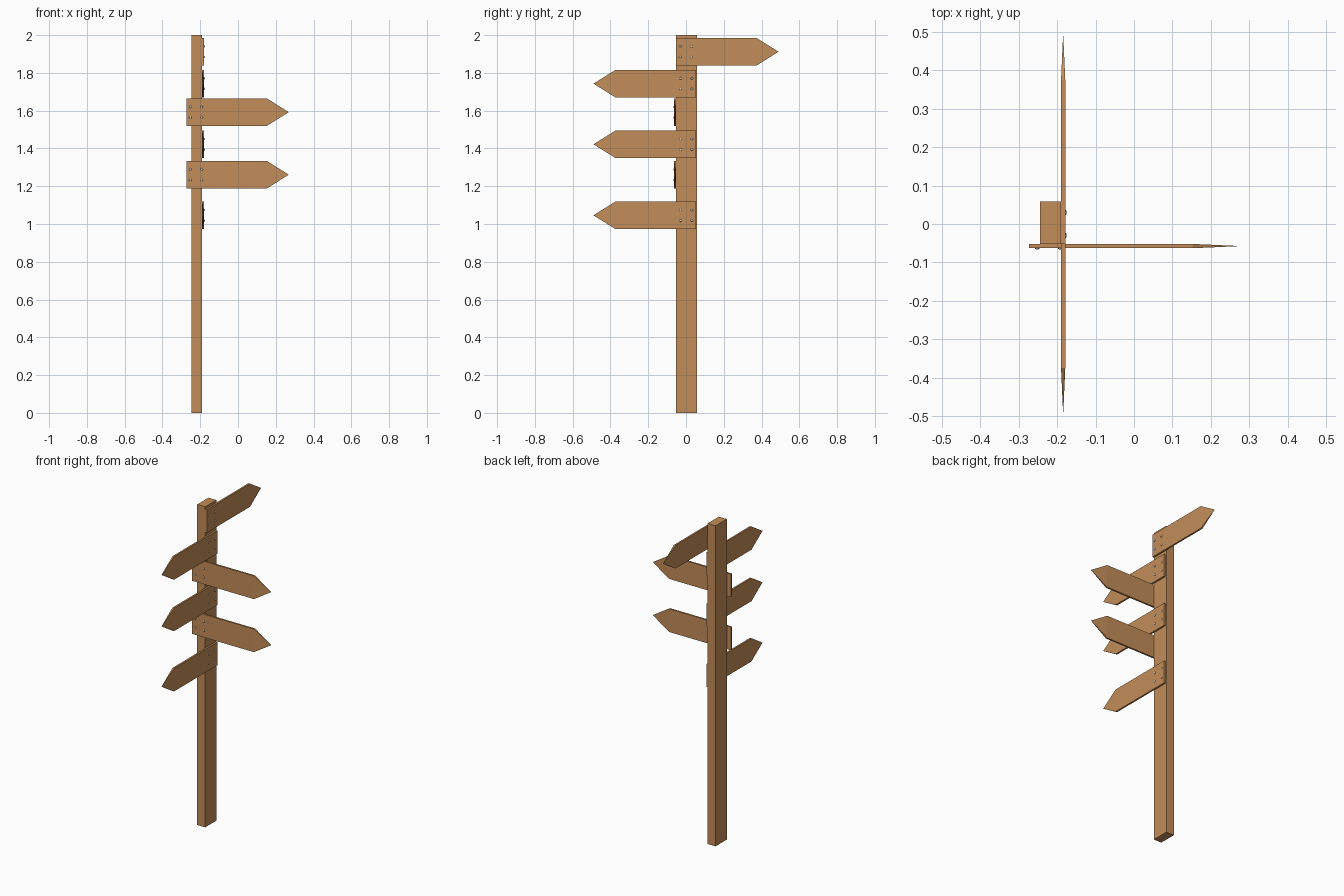
import bpy, bmesh
from math import pi
from mathutils import Matrix, Vector

if "Cube" in bpy.data.objects:
    bpy.data.objects.remove(bpy.data.objects["Cube"])


def material(name, color):
    m = bpy.data.materials.new(name)
    m.diffuse_color = color
    m.use_nodes = True
    m.node_tree.nodes["Principled BSDF"].inputs["Base Color"].default_value = m.diffuse_color
    return m


WOOD = material("wood", (0.55, 0.27, 0.10, 1))
STEEL = material("steel", (0.6, 0.6, 0.6, 1))

LENGTH, SHOULDER, HALF_H, THICK = 0.542, 0.427, 0.072, 0.011


def finish(name, bm, mat, matrix=None):
    bmesh.ops.recalc_face_normals(bm, faces=bm.faces)
    if matrix is not None:
        bm.transform(matrix)
    mesh = bpy.data.meshes.new(name)
    bm.to_mesh(mesh)
    bm.free()
    mesh.materials.append(mat)
    ob = bpy.data.objects.new(name, mesh)
    bpy.context.collection.objects.link(ob)
    return ob


def frame(origin, along, out):
    # local x runs along the board, local y points out of the post, z is up
    m = Matrix((along, out, (0, 0, 1))).transposed().to_4x4()
    m.translation = Vector(origin)
    return m


def arrow_board(name, matrix):
    # board outline, thinning towards the pointed end
    outline = [(0, -HALF_H), (SHOULDER, -HALF_H), (LENGTH, 0),
               (SHOULDER, HALF_H), (0, HALF_H)]
    bm = bmesh.new()
    layers = []
    for side in (-1, 1):
        layers.append([bm.verts.new((x, THICK / 2 + side * (0.0004 if x == LENGTH else THICK / 2), z))
                       for x, z in outline])
    back, front = layers
    # flat body and tapered head on each side
    for v in layers:
        bm.faces.new((v[0], v[1], v[3], v[4]))
        bm.faces.new((v[1], v[2], v[3]))
    for i in range(5):
        j = (i + 1) % 5
        bm.faces.new((back[i], back[j], front[j], front[i]))
    finish(name, bm, WOOD, matrix)


def screws(name, matrix):
    # four shallow domed heads near the square end
    bm = bmesh.new()
    for x in (0.021, 0.081):
        for z in (-0.028, 0.028):
            place = Matrix.Translation((x, THICK, z)) @ Matrix.Diagonal((1, 0.5, 1, 1)) @ Matrix.Rotation(pi / 2, 4, 'X')
            bmesh.ops.create_uvsphere(bm, u_segments=12, v_segments=6, radius=0.0065, matrix=place)
    ob = finish(name, bm, STEEL, matrix)
    for p in ob.data.polygons:
        p.use_smooth = True


# post
bm = bmesh.new()
bmesh.ops.create_cube(bm, size=1, matrix=Matrix.Translation((-0.2175, 0.003, 1)) @ Matrix.Diagonal((0.055, 0.11, 2, 1)))
finish("post", bm, WOOD)

# signs: origin of the square end, pointing direction, outward direction
signs = [
    ((-0.190, -0.052, 1.912), (0, 1, 0), (1, 0, 0)),
    ((-0.190, 0.052, 1.743), (0, -1, 0), (1, 0, 0)),
    ((-0.273, -0.052, 1.592), (1, 0, 0), (0, -1, 0)),
    ((-0.190, 0.052, 1.422), (0, -1, 0), (1, 0, 0)),
    ((-0.273, -0.052, 1.261), (1, 0, 0), (0, -1, 0)),
    ((-0.190, 0.052, 1.046), (0, -1, 0), (1, 0, 0)),
]
for n, (origin, along, out) in enumerate(signs, 1):
    m = frame(origin, along, out)
    arrow_board(f"arrow_sign_{n}", m)
    screws(f"sign_screws_{n}", m)
